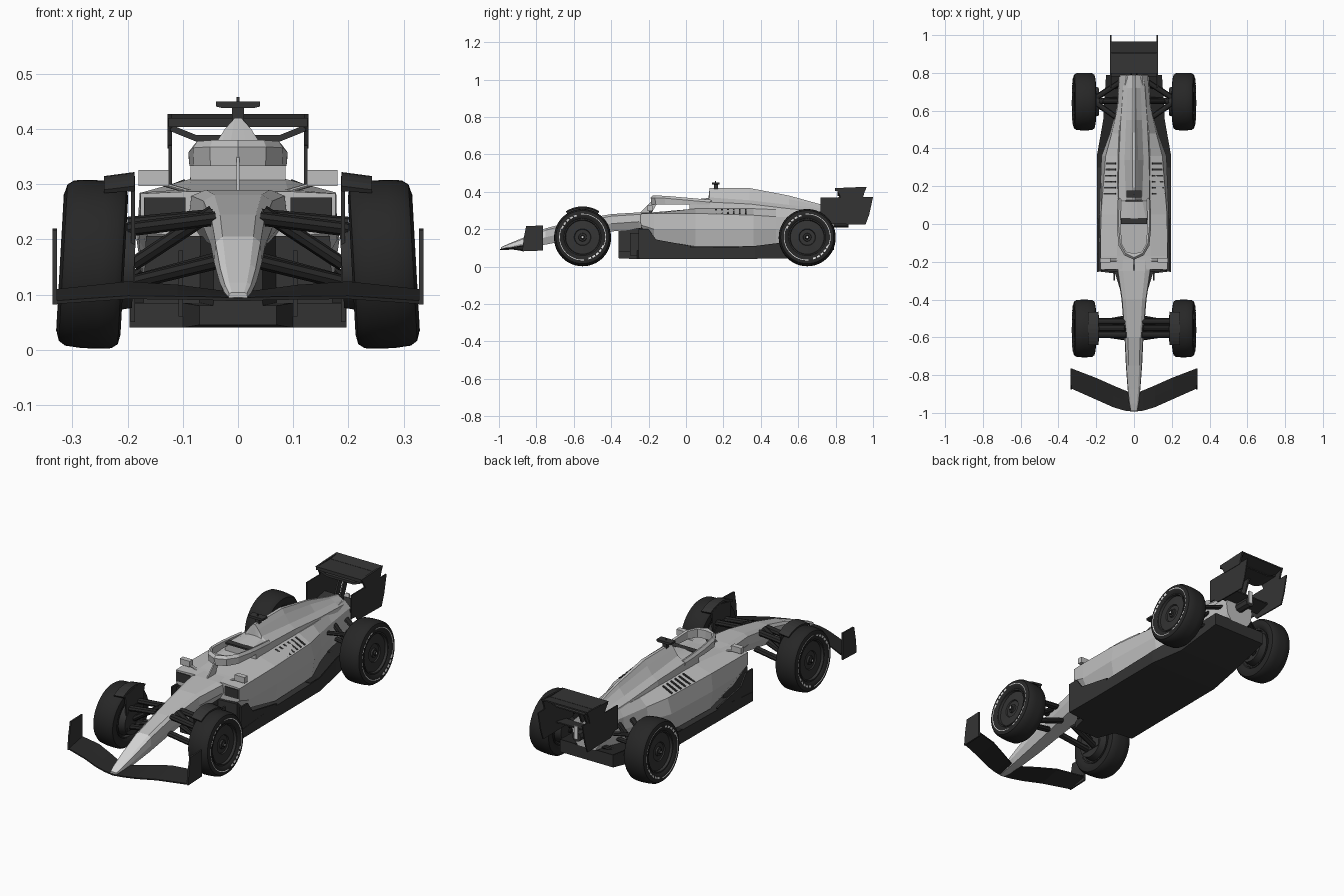
import bpy, bmesh
from math import sin, cos, pi, radians
from mathutils import Vector, Matrix

if "Cube" in bpy.data.objects:
    bpy.data.objects.remove(bpy.data.objects["Cube"], do_unlink=True)


def material(name, v):
    m = bpy.data.materials.new(name)
    m.use_nodes = True
    m.diffuse_color = (v, v, v, 1)
    m.node_tree.nodes["Principled BSDF"].inputs["Base Color"].default_value = (v, v, v, 1)
    return m


SILVER = material("silver paint", 0.52)
PALE = material("pale silver paint", 0.68)
CARBON = material("carbon grey", 0.034)
BLACK = material("matte black", 0.02)
WHITE = material("white marking", 0.75)


def finish(bm, name, mat, mirror=False, smooth=False):
    bmesh.ops.remove_doubles(bm, verts=bm.verts, dist=0.0002)
    bmesh.ops.recalc_face_normals(bm, faces=bm.faces)
    me = bpy.data.meshes.new(name)
    bm.to_mesh(me)
    bm.free()
    me.materials.append(mat)
    ob = bpy.data.objects.new(name, me)
    bpy.context.scene.collection.objects.link(ob)
    if mirror:
        ob.modifiers.new("Mirror", "MIRROR").use_mirror_merge = False
    if smooth:
        bpy.ops.object.select_all(action="DESELECT")
        ob.select_set(True)
        bpy.context.view_layer.objects.active = ob
        bpy.ops.object.shade_smooth_by_angle(angle=radians(35))
    return ob


def loft(name, rings, mat, mirror=False):
    """Skin closed rings of equal length and cap both ends."""
    bm = bmesh.new()
    vs = [[bm.verts.new(p) for p in r] for r in rings]
    n = len(vs[0])
    for a, b in zip(vs, vs[1:]):
        for i in range(n):
            j = (i + 1) % n
            bm.faces.new((a[i], a[j], b[j], b[i]))
    bm.faces.new(vs[0])
    bm.faces.new(vs[-1])
    return finish(bm, name, mat, mirror)


def section(y, half):
    """Symmetric cross-section from a bottom-to-top half profile."""
    return [(x, y, z) for x, z in half] + [(-x, y, z) for x, z in reversed(half)]


def prism(name, yz, x0, x1, mat, mirror=False):
    return loft(name, [[(x, y, z) for y, z in yz] for x in (x0, x1)], mat, mirror)


def box(name, x, y, z, mat, mirror=False):
    return prism(name, [(y[0], z[0]), (y[1], z[0]), (y[1], z[1]), (y[0], z[1])], x[0], x[1], mat, mirror)


def strut(name, p, q, chord, thick, mat=CARBON, sides=8, mirror=True):
    p, q = Vector(p), Vector(q)
    d = q - p
    m = (Matrix.Translation((p + q) / 2) @ d.to_track_quat("Z", "Y").to_matrix().to_4x4()
         @ Matrix.Diagonal((chord, thick, 1, 1)))
    if sides == 4:
        m = m @ Matrix.Rotation(pi / 4, 4, "Z")
    bm = bmesh.new()
    bmesh.ops.create_cone(bm, cap_ends=True, segments=sides, radius1=0.5, radius2=0.5, depth=d.length, matrix=m)
    return finish(bm, name, mat, mirror)


def lathe(name, profile, y, mat, gaps=None, segs=48):
    """Turn an (x, radius) profile about a cambered axle; gaps(k) skips segments."""
    bm = bmesh.new()
    rot = Matrix.Rotation(radians(-3.2), 3, "Y")
    hub = Vector((0.263, y, 0.155))
    ring = [[bm.verts.new(rot @ Vector((x, r * cos(2 * pi * k / segs), r * sin(2 * pi * k / segs))) + hub)
             for x, r in profile] for k in range(segs)]
    for k in range(segs):
        if gaps and gaps(k):
            continue
        a, b = ring[k], ring[(k + 1) % segs]
        for i in range(len(profile) - 1):
            bm.faces.new((a[i], a[i + 1], b[i + 1], b[i]))
    bmesh.ops.delete(bm, geom=[v for v in bm.verts if not v.link_faces], context="VERTS")
    return finish(bm, name, mat, True, True)


# Nose and survival cell: (y, half width, bottom, top)
rings = []
for y, w, zb, zt in [(-.99, .017, .088, .104), (-.95, .025, .09, .122), (-.87, .034, .098, .155),
                     (-.75, .043, .118, .205), (-.6, .05, .148, .245), (-.4, .066, .188, .281),
                     (-.25, .089, .2, .29), (-.1, .09, .15, .29), (.12, .09, .1, .29)]:
    h = zt - zb
    rings.append(section(y, [(w * .7, zb), (w, zb + h * .45), (w * .95, zt - h * .12), (w * .65, zt)]))
tub = loft("nose_and_cockpit_tub", rings, SILVER)
tub.data.materials.append(PALE)
for f in tub.data.polygons:
    f.material_index = int(f.center.y < -.74 and f.normal.z > 0)

# Sidepods sweeping in to the tail
loft("sidepods", [section(y, list(zip(xs, zs))) for y, xs, zs in [
    (-.24, (.09, .165, .177, .177, .09), (.205, .212, .222, .283, .287)),
    (-.17, (.09, .15, .18, .178, .09), (.13, .145, .2, .285, .291)),
    (.05, (.09, .17, .184, .175, .085), (.08, .108, .2, .285, .31)),
    (.36, (.08, .16, .172, .15, .085), (.08, .108, .2, .275, .31)),
    (.48, (.072, .117, .128, .118, .08), (.08, .112, .2, .267, .305)),
    (.62, (.06, .085, .091, .086, .065), (.09, .13, .2, .26, .3)),
    (.79, (.05, .072, .08, .072, .04), (.15, .18, .23, .27, .3))]], SILVER)
box("sidepod_inlet", (.095, .17), (-.244, -.238), (.23, .276), CARBON, True)
for k in range(6):
    y = .16 + k * .032
    edge = .175 - (y - .05) * .08
    strut("cooling_louvre", (.096, y, .307), (edge - .006, y, .282), .013, .007, sides=4)

# Headrest, airbox and engine cover
loft("engine_cover", [section(y, list(zip(xs, zs))) for y, xs, zs in [
    (.02, (.086, .086, .065, .04, .02), (.28, .34, .353, .355, .357)),
    (.12, (.087, .084, .045, .03, .015), (.28, .345, .362, .365, .367)),
    (.126, (.087, .083, .043, .024, .006), (.28, .345, .37, .4, .42)),
    (.34, (.09, .08, .05, .022, .008), (.28, .335, .355, .395, .42)),
    (.55, (.085, .07, .042, .016, .006), (.26, .31, .33, .362, .38)),
    (.72, (.07, .058, .035, .012, .005), (.25, .295, .312, .325, .333)),
    (.79, (.055, .05, .03, .01, .004), (.24, .285, .3, .312, .318))]], SILVER)
box("headrest_pad", (-.07, .07), (0, .032), (.35, .358), CARBON)
box("camera_stalk", (-.011, .011), (.15, .172), (.41, .44), CARBON)
loft("camera_pod", [section(y, [(.028, .438), (.04, .441), (.04, .45)]) for y in (.14, .178)], CARBON)
box("antenna", (-.003, .003), (.155, .16), (.45, .458), CARBON)

# Cockpit guard hoop and mirrors
loft("cockpit_guard", [[(x, y, .333), (x * 1.02, y - .004, zt - .012), (x * .92, y + .008, zt),
                        (x * .8, y + .03 * (1 - x / .09), zt - .003),
                        (x * .8, y + .03 * (1 - x / .09), .335)]
                       for x, y, zt in [(0, -.185, .38), (.05, -.162, .38), (.08, -.11, .378),
                                        (.088, -.02, .37), (.088, .06, .363), (.085, .13, .357)]], SILVER, True)
prism("guard_pillar", [(-.25, .285), (-.185, .285), (-.155, .338), (-.17, .365)], -.003, .003, SILVER)
box("mirror", (.125, .18), (-.205, -.18), (.297, .326), SILVER, True)
strut("mirror_stalk", (.075, -.19, .283), (.135, -.19, .3), .016, .008, SILVER)

# Floor, keel, fences and diffuser
loft("floor", [section(y, [(w, zb), (w, zt)]) for y, w, zb, zt in [
    (-.36, .07, .045, .08), (-.262, .1, .04, .085), (-.25, .197, .04, .085), (-.05, .195, .04, .1),
    (.37, .195, .042, .108), (.55, .163, .045, .13), (.79, .148, .09, .15)]], CARBON)
loft("floor_rear_deck", [[(.06, y, z), (w, y, z), (w, y, z + .004), (.06, y, z + .004)]
                         for y, w, z in ((.3, .192, .105), (.37, .193, .107), (.55, .162, .129),
                                         (.79, .147, .149))], BLACK, True)
loft("keel", [section(y, [(w, .07), (w * .97, .206)]) for y, w in
              [(-.36, .045), (-.255, .07), (-.248, .172), (-.1, .14)]], CARBON)
prism("floor_fence", [(-.255, .05), (-.02, .05), (.03, .11), (-.16, .145), (-.2, .2), (-.255, .2)],
      .187, .195, CARBON, True)
box("turning_vane", (.1, .108), (-.3, -.2), (.06, .18), CARBON, True)
strut("crash_structure", (0, .76, .235), (0, .87, .235), .05, .05, mirror=False)

# Front wing: two close elements with a bowed leading edge, then end plates
stations = [(0, -.994, -.9, .088, .098), (.05, -.988, -.88, .09, .104), (.11, -.97, -.855, .091, .112),
            (.2, -.93, -.815, .092, .118), (.33, -.872, -.765, .083, .104)]
for name, f0, f1 in (("front_wing_main", 0, .5), ("front_wing_flap", .5, 1)):
    rings = []
    for x, y0, y1, z0, z1 in stations:
        za, zb = z0 + (z1 - z0) * f0, z0 + (z1 - z0) * f1
        ya, yb = y0 + (y1 - y0) * f0, y0 + (y1 - y0) * f1
        rings.append([(x, ya, za), (x, yb, zb), (x, yb, zb + .006), (x, ya, za + .006)])
    loft(name, rings, BLACK, True)
prism("front_wing_end_plate", [(-.875, .082), (-.765, .086), (-.765, .22), (-.855, .217), (-.868, .15)],
      .328, .336, CARBON, True)

# Rear wing
for name, yz in [("rear_wing_main", [(.797, .404), (.905, .408), (.905, .418), (.797, .42)]),
                 ("rear_wing_flap", [(.907, .406), (.965, .42), (.965, .427), (.907, .418)])]:
    prism(name, yz, -.126, .126, CARBON)
loft("rear_wing_lower", [[(x, .81, z), (x, .92, z + .004), (x, .92, z + .01), (x, .81, z + .012)]
                         for x, z in ((0, .377), (.075, .377), (.122, .396))], CARBON, True)
prism("rear_wing_end_plate", [(.72, .37), (.72, .252), (.755, .25), (.775, .228), (.96, .225), (.98, .28),
                              (1, .372)], .12, .126, CARBON, True)
prism("rear_wing_tip", [(.83, .365), (.945, .365), (.955, .4), (.967, .427), (.797, .42), (.815, .395)],
      .12, .128, CARBON, True)
prism("beam_wing", [(.78, .25), (.86, .27), (.86, .276), (.78, .262)], -.122, .122, CARBON)
prism("rear_wing_pylon", [(.775, .28), (.81, .28), (.85, .38), (.82, .38)], .01, .018, CARBON, True)
box("rear_light", (-.01, .01), (.868, .876), (.225, .29), WHITE)

# Wheels, built on the left and mirrored
for label, y in (("front", -.553), ("rear", .648)):
    lathe(label + "_tyre", [(-.043, .096), (-.054, .108), (-.057, .125), (-.053, .142), (-.042, .15),
                            (-.015, .1525), (.015, .1525), (.042, .15), (.054, .142), (.059, .125),
                            (.056, .108), (.045, .096), (-.043, .096)], y, BLACK)
    lathe(label + "_rim", [(-.035, 0), (-.035, .09), (-.05, .093), (-.05, .099), (.05, .099), (.05, .093),
                           (.038, .09), (.042, .045), (.036, .042), (.036, .022), (.044, .02), (.044, 0)],
          y, CARBON)
    lathe(label + "_wheel_nut", [(.044, .012), (.052, .01), (.052, 0)], y, BLACK, segs=12)
    lathe(label + "_wheel_nut_cap", [(.0525, .005), (.053, 0)], y, WHITE, segs=12)
    # Two long arcs with dashes in between
    lathe(label + "_tyre_stripe", [(.0588, .1215), (.0598, .125)], y, WHITE,
          lambda k: (k + 6) % 48 > 30, 96)
    lathe(label + "_tyre_dashes", [(.0578, .115), (.0598, .124)], y, WHITE,
          lambda k: (k + 6) % 48 < 33 or k % 3 == 0, 96)
    lathe(label + "_brake_drum", [(-.075, 0), (-.075, .075), (-.03, .085)], y, CARBON)

# Front brake ducts and arched winglets
arc = [radians(a) for a in range(58, 123, 8)]
loft("wheel_winglet", [[(x, -.553 + r * cos(a), .155 + r * sin(a) - (x - .19) * .06)
                        for x, r in ((.188, .156), (.243, .156), (.243, .163), (.188, .167))] for a in arc],
     CARBON, True)
prism("brake_duct", [(-.61, .11), (-.49, .11), (-.475, .295), (-.53, .315), (-.625, .295)], .187, .194, CARBON, True)

# Suspension arms
for p, q in [((.04, -.515, .243), (.2, -.515, .228)), ((.04, -.585, .238), (.2, -.585, .218)),
             ((.035, -.5, .165), (.2, -.53, .12)), ((.035, -.6, .16), (.2, -.575, .12)),
             ((.045, -.55, .25), (.19, -.55, .155))]:
    strut("front_suspension_arm", p, q, .036, .026, BLACK)
for p, q in [((.06, .54, .24), (.2, .64, .22)), ((.06, .76, .23), (.2, .67, .22)), ((.07, .57, .14), (.2, .63, .1)),
             ((.06, .75, .16), (.2, .67, .1)), ((.05, .65, .27), (.19, .65, .13)), ((.05, .66, .17), (.21, .65, .155))]:
    strut("rear_suspension_arm", p, q, .03, .018, BLACK)
